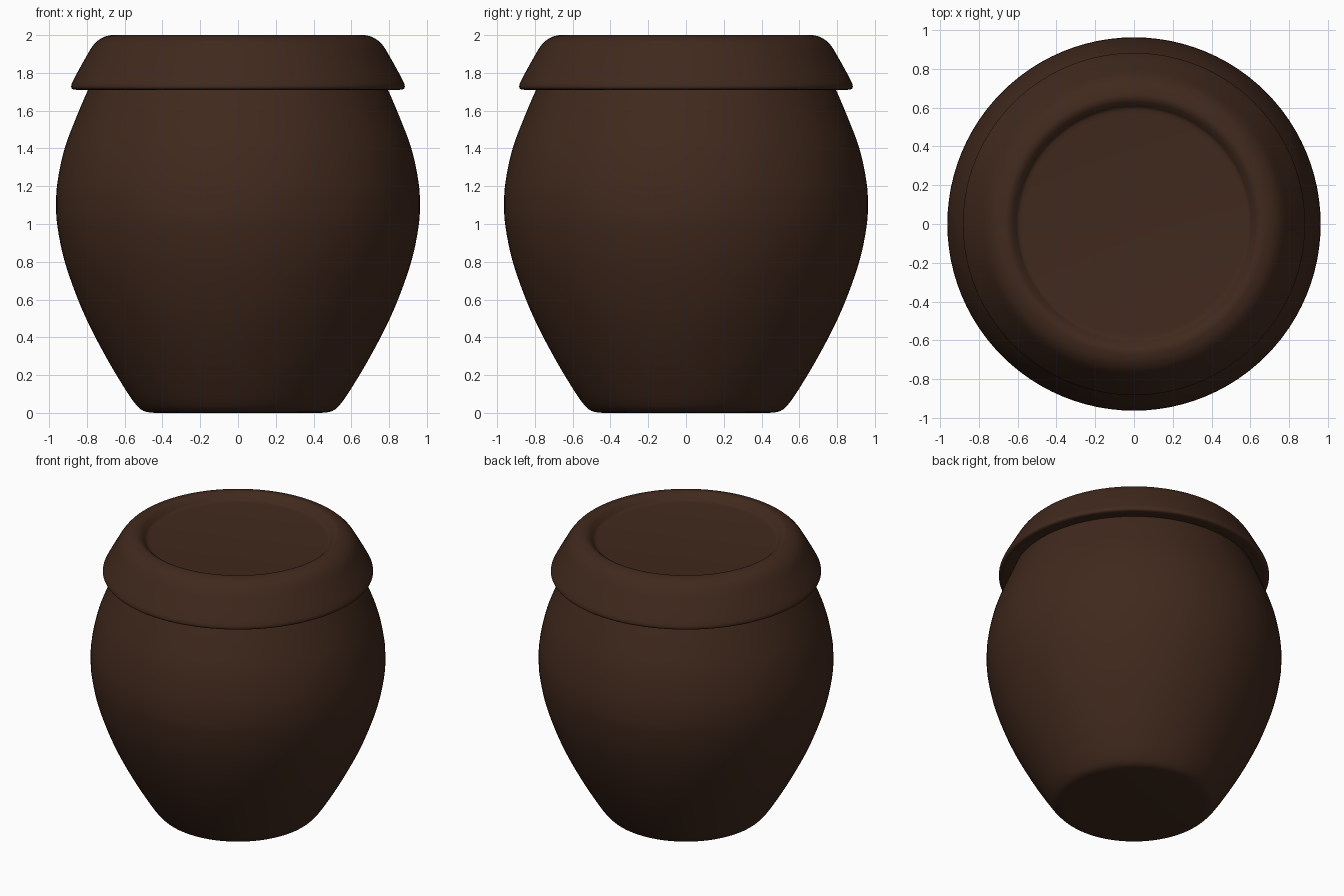
import bpy, bmesh, math
from mathutils import Vector

if "Cube" in bpy.data.objects:
    bpy.data.objects.remove(bpy.data.objects["Cube"])

SEGMENTS = 96

clay = bpy.data.materials.new("dark_brown_clay")
clay.diffuse_color = (0.052, 0.022, 0.012, 1)
clay.use_nodes = True
clay.node_tree.nodes["Principled BSDF"].inputs["Base Color"].default_value = clay.diffuse_color


def smooth_profile(points, steps=4):
    """Catmull-Rom curve through (radius, height) points."""
    p = [Vector(q) for q in points]
    p = [p[0]] + p + [p[-1]]
    out = []
    for a, b, c, d in zip(p, p[1:], p[2:], p[3:]):
        for i in range(steps):
            t = i / steps
            out.append(0.5 * (2 * b + (c - a) * t + (2 * a - 5 * b + 4 * c - d) * t * t
                              + (3 * b - a - 3 * c + d) * t ** 3))
    return out + [p[-1]]


def lathe(name, profile):
    """Spin a profile around z into a smooth surface."""
    bm = bmesh.new()
    verts = [bm.verts.new((max(r, 0), 0, z)) for r, z in profile]
    edges = [bm.edges.new(pair) for pair in zip(verts, verts[1:])]
    bmesh.ops.spin(bm, geom=verts + edges, cent=(0, 0, 0), axis=(0, 0, 1),
                   angle=math.tau, steps=SEGMENTS, use_merge=True)
    bmesh.ops.remove_doubles(bm, verts=bm.verts, dist=0.0002)
    bmesh.ops.recalc_face_normals(bm, faces=bm.faces)
    # normals must point away from the axis on the outermost face
    outer = max(bm.faces, key=lambda f: f.calc_center_median().xy.length)
    if outer.normal.xy.dot(outer.calc_center_median().xy) < 0:
        bmesh.ops.reverse_faces(bm, faces=bm.faces)
    mesh = bpy.data.meshes.new(name)
    bm.to_mesh(mesh)
    bm.free()
    mesh.materials.append(clay)
    obj = bpy.data.objects.new(name, mesh)
    bpy.context.collection.objects.link(obj)
    bpy.context.view_layer.objects.active = obj
    obj.select_set(True)
    bpy.ops.object.shade_smooth_by_angle(angle=math.radians(50))
    obj.select_set(False)
    return obj


# Jar body: flat base, rounded foot, bulging wall up to the lid
lathe("jar_body", [(0, 0)] + smooth_profile([
    (0.44, 0), (0.50, 0.01), (0.545, 0.05), (0.60, 0.13), (0.69, 0.28),
    (0.785, 0.46), (0.855, 0.62), (0.92, 0.81), (0.955, 0.98), (0.963, 1.09),
    (0.956, 1.22), (0.918, 1.40), (0.85, 1.58), (0.79, 1.72)]))

# Lid: underside lip, sloping flank, rounded rim and shallow dished top
lathe("lid", [(0.785, 1.718)] + smooth_profile([
    (0.85, 1.71), (0.875, 1.714), (0.883, 1.73), (0.87, 1.765), (0.81, 1.875),
    (0.765, 1.948), (0.72, 1.985), (0.67, 2.0), (0.64, 1.995), (0.615, 1.975),
    (0.597, 1.958), (0.57, 1.953)]) + [(0, 1.953)])
